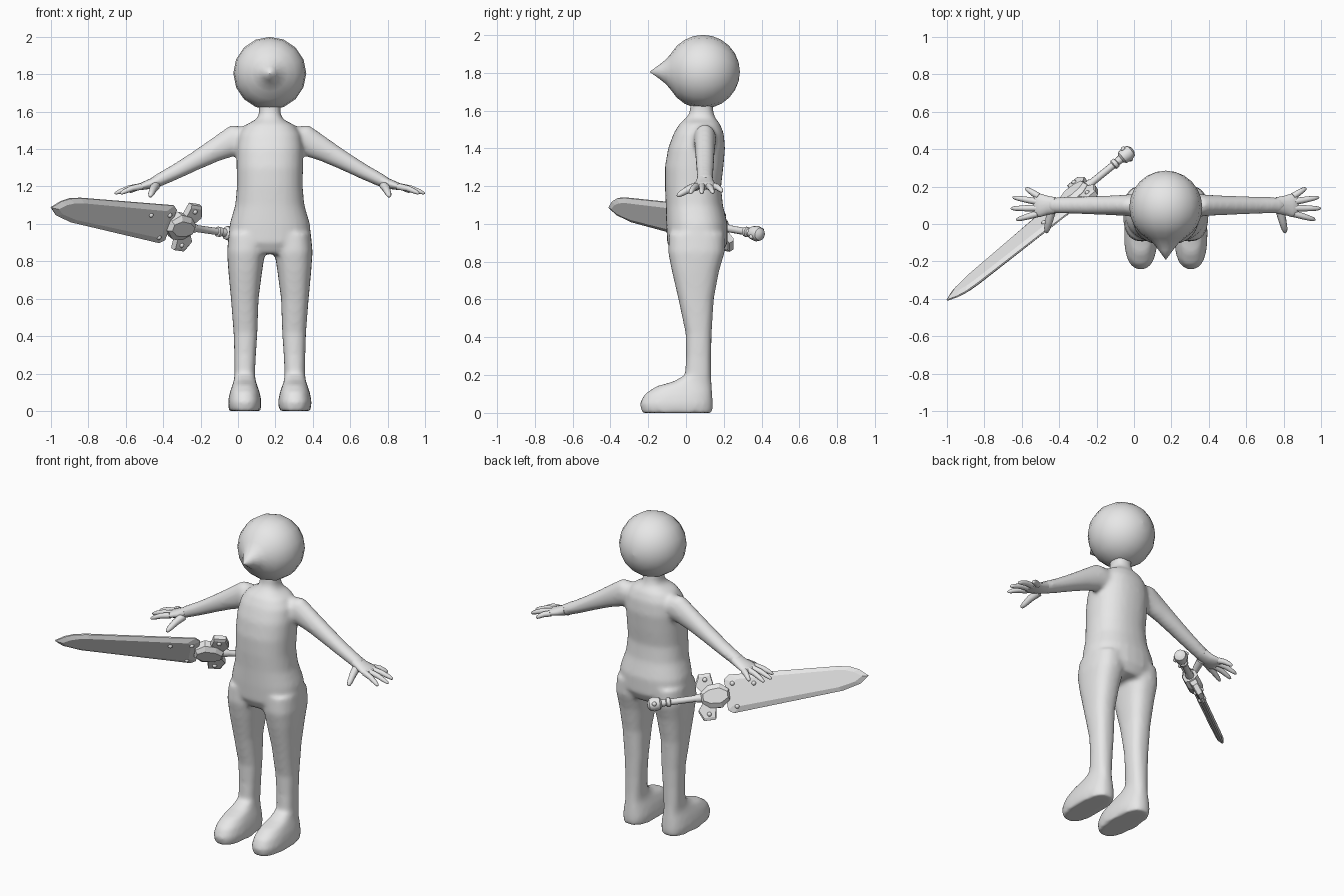
import bpy, bmesh, math
from mathutils import Vector, Matrix

cube = bpy.data.objects.get("Cube")
if cube:
    bpy.data.objects.remove(cube)

grey = bpy.data.materials.new("plain_grey")
grey.use_nodes = True
grey.diffuse_color = (0.8, 0.8, 0.8, 1)
grey.node_tree.nodes["Principled BSDF"].inputs["Base Color"].default_value = (0.8, 0.8, 0.8, 1)

CX = 0.17  # middle of the figure


def finish(bm, name, angle=None):
    bmesh.ops.recalc_face_normals(bm, faces=bm.faces)
    me = bpy.data.meshes.new(name)
    bm.to_mesh(me)
    bm.free()
    me.materials.append(grey)
    ob = bpy.data.objects.new(name, me)
    bpy.context.collection.objects.link(ob)
    if angle:
        bpy.ops.object.select_all(action='DESELECT')
        ob.select_set(True)
        bpy.context.view_layer.objects.active = ob
        bpy.ops.object.shade_smooth_by_angle(angle=math.radians(angle))
    return ob


def loft(bm, rings, n=20, power=2.0):
    """Closed skin over rings given as (centre, u axis, v axis)."""
    loops = []
    for c, u, v in rings:
        loop = []
        for i in range(n):
            a = 2 * math.pi * i / n
            p, q = math.cos(a), math.sin(a)
            p = math.copysign(abs(p) ** (2 / power), p)
            q = math.copysign(abs(q) ** (2 / power), q)
            loop.append(bm.verts.new(Vector(c) + Vector(u) * p + Vector(v) * q))
        loops.append(loop)
    for lo, hi in zip(loops, loops[1:]):
        for i in range(n):
            j = (i + 1) % n
            bm.faces.new((lo[i], lo[j], hi[j], hi[i]))
    bm.faces.new(loops[0][::-1])
    bm.faces.new(loops[-1])


def upright(x, half, y0, y1, z):
    return ((x, (y0 + y1) / 2, z), (half, 0, 0), (0, (y1 - y0) / 2, 0))


# Body: torso, legs and arms fused into one skin
bm = bmesh.new()
torso = [(0.84, .15, -.07, .19), (0.90, .222, -.10, .22), (1.0, .215, -.105, .22),
         (1.1, .185, -.107, .195), (1.2, .176, -.112, .186), (1.3, .178, -.112, .198),
         (1.4, .178, -.095, .207), (1.48, .165, -.065, .20), (1.53, .13, -.035, .18),
         (1.56, .07, .0, .155), (1.59, .058, .02, .145), (1.66, .058, .025, .14)]
loft(bm, [upright(CX, h, a, b, z) for z, h, a, b in torso], 28, 2.3)

leg = [(0.0, .134, .085, -.235, .142), (.05, .134, .09, -.245, .143), (.10, .134, .08, -.22, .14),
       (.14, .134, .066, -.16, .137), (.165, .134, .058, -.07, .135), (.20, .134, .055, -.005, .133),
       (.30, .132, .058, .0, .133), (.42, .13, .064, -.002, .136), (.6, .134, .074, -.04, .147),
       (.75, .131, .091, -.075, .175), (.85, .127, .102, -.095, .205), (.95, .12, .10, -.09, .205)]
arm = [(.08, 1.455, .055, .075), (.17, 1.45, .06, .088), (.22, 1.43, .057, .076),
       (.30, 1.39, .053, .062), (.40, 1.335, .05, .05), (.50, 1.28, .046, .042),
       (.59, 1.235, .044, .036), (.62, 1.221, .046, .032)]
for side in (-1, 1):
    loft(bm, [upright(CX + side * dx, h, a, b, z) for z, dx, h, a, b in leg], 24, 2.5)
    loft(bm, [((CX + side * d, .10, z), (0, ry, 0), (side * .47 * t, 0, .88 * t))
              for d, z, ry, t in arm])
body = finish(bm, "body")
fuse = body.modifiers.new("fuse", 'REMESH')
fuse.mode = 'VOXEL'
fuse.voxel_size = 0.012
fuse.use_smooth_shade = True
soft = body.modifiers.new("soften", 'SMOOTH')
soft.factor = 0.5
soft.iterations = 10

# Hands: palm, four fingers and a thumb
palm = [(.59, 1.235, .043, .034), (.63, 1.216, .050, .028), (.67, 1.205, .062, .022),
        (.695, 1.198, .062, .018), (.705, 1.195, .052, .012)]
fingers = [((.68, .147, 1.2), (.75, .192, 1.172)), ((.69, .12, 1.2), (.82, .143, 1.165)),
           ((.69, .085, 1.2), (.83, .083, 1.163)), ((.685, .055, 1.2), (.80, .022, 1.163)),
           ((.61, .075, 1.205), (.64, -.048, 1.148))]
for side, label in ((-1, "right"), (1, "left")):
    bm = bmesh.new()
    loft(bm, [((CX + side * d, .10, z), (0, ry, 0), (side * .3 * t, 0, .95 * t))
              for d, z, ry, t in palm], 16)
    for a, b in fingers:
        a, b = (Vector((CX + side * p[0], p[1], p[2])) for p in (a, b))
        along = (b - a).normalized()
        u = along.cross(Vector((0, 0, 1))).normalized()
        v = u.cross(along)
        thick = .022 if a.y < .08 and a.z > 1.202 else .017
        loft(bm, [(a.lerp(b, f) + Vector((0, 0, lift)), u * thick * r, v * thick * r)
                  for f, r, lift in ((0, 1.1, 0), (.45, .95, .007), (.8, .75, .003),
                                     (.95, .5, 0), (1, .15, 0))], 10)
    finish(bm, label + "_hand", 60)

# Head: turned about the front-back axis, ending in a pointed nose
bm = bmesh.new()
R = 0.195
profile = [(.09 + R * math.cos(a), max(R * math.sin(a), .002))
           for a in (math.radians(d) for d in range(0, 151, 15))]
profile += [(-.105, .066), (-.14, .038), (-.19, .002)]
loft(bm, [((CX, y, 1.805), (r, 0, 0), (0, 0, r)) for y, r in profile], 16)
finish(bm, "head", 70)

# Sword frame: x along the blade from its tip, y across, z through
tip = Vector((-1, -.408, 1.088))
along = (Vector((0, .405, .943)) - tip).normalized()
flat = along.cross(Vector((0, 0, 1))).normalized()
up = flat.cross(along)
roll = math.radians(26)
across = up * math.cos(roll) + flat * math.sin(roll)
through = along.cross(across)
frame = Matrix((along, across, through)).transposed().to_4x4()
frame.translation = tip


def plate(name, outline, rim, core, inset):
    """Flat plate with thin rim and a raised, inset face on both sides."""
    bm = bmesh.new()
    mid = sum((Vector(p) for p in outline), Vector((0, 0))) / len(outline)
    loops = []
    for t, shrink in ((-core, inset), (-rim, 0), (rim, 0), (core, inset)):
        loop = []
        for p in outline:
            d = Vector(p) - mid
            q = mid + Vector((d.x * (1 - shrink * .35), d.y * (1 - shrink)))
            loop.append(bm.verts.new((q.x, q.y, t)))
        loops.append(loop)
    n = len(outline)
    for lo, hi in zip(loops, loops[1:]):
        for i in range(n):
            bm.faces.new((lo[i], lo[(i + 1) % n], hi[(i + 1) % n], hi[i]))
    bm.faces.new(loops[0])
    bm.faces.new(loops[-1])
    finish(bm, name).matrix_world = frame


plate("sword_blade", [(0, 0), (.05, .043), (.10, .066), (.17, .078), (.80, .112), (.83, .09),
                      (.83, -.09), (.80, -.112), (.16, -.066), (.05, -.038)], .004, .018, .3)
plate("sword_guard", [(.895, .07), (.905, .135), (.975, .135), (1.0, .08), (.965, .03),
                      (.965, -.03), (1.0, -.08), (.975, -.135), (.905, -.135), (.895, -.07)],
      .014, .02, .12)
plate("sword_hub", [(.81, .03), (.86, .072), (.93, .065), (.975, .03), (.975, -.03),
                    (.93, -.065), (.86, -.072), (.81, -.03)], .022, .042, .4)

# Grip with collar and pommel
bm = bmesh.new()
grip = [(.95, .026), (1.0, .024), (1.01, .019), (1.15, .019), (1.155, .027), (1.175, .027),
        (1.18, .02), (1.205, .022), (1.215, .036), (1.25, .042), (1.275, .034), (1.287, .015)]
loft(bm, [((s, 0, 0), (0, r, 0), (0, 0, r)) for s, r in grip], 12)
finish(bm, "sword_grip", 35).matrix_world = frame

# Rivets on both faces of the blade, guard and pommel
bm = bmesh.new()
for s, w, t in ((.663, .044, .015), (.786, .059, .015), (.775, -.076, .012),
                (.94, .1, .018), (.94, -.1, .018), (1.247, 0, .036)):
    for face in (-1, 1):
        bmesh.ops.create_uvsphere(bm, u_segments=10, v_segments=6, radius=.014,
                                  matrix=Matrix.Translation((s, w, t * face)))
finish(bm, "sword_rivets", 60).matrix_world = frame
